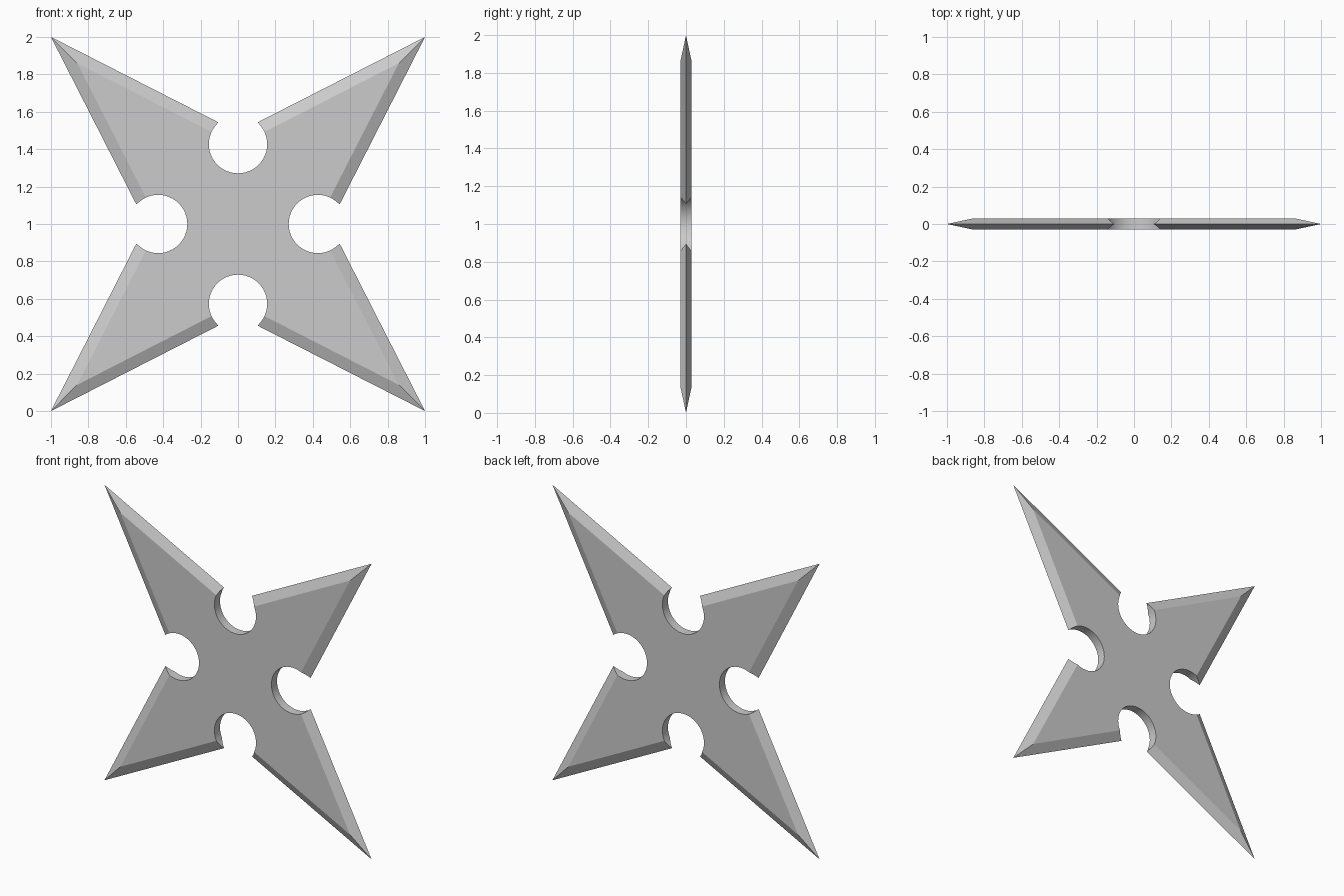
import bpy, bmesh, math
from mathutils import Matrix, Vector

if "Cube" in bpy.data.objects:
    bpy.data.objects.remove(bpy.data.objects["Cube"])

HALF_THICK = 0.03
CENTRE_Z = 1.0


def new_object(name, bm):
    bmesh.ops.recalc_face_normals(bm, faces=bm.faces[:])
    mesh = bpy.data.meshes.new(name)
    bm.to_mesh(mesh)
    bm.free()
    obj = bpy.data.objects.new(name, mesh)
    bpy.context.collection.objects.link(obj)
    return obj


def star_ring(bm, tip, inner, y):
    """Four-pointed star outline, tips on the diagonals."""
    ring = []
    for k in range(8):
        a = math.radians(45 * k)
        r = inner if k % 2 == 0 else tip * math.sqrt(2)
        ring.append(bm.verts.new((r * math.cos(a), y, CENTRE_Z + r * math.sin(a))))
    return ring


# Star blade: flat faces with edges ground to a sharp mid line
bm = bmesh.new()
rings = [star_ring(bm, 0.86, 0.42, -HALF_THICK),
         star_ring(bm, 1.0, 0.49, 0),
         star_ring(bm, 0.86, 0.42, HALF_THICK)]
bm.faces.new(rings[0])
bm.faces.new(rings[2])
for a, b in zip(rings, rings[1:]):
    for i in range(8):
        j = (i + 1) % 8
        bm.faces.new((a[i], a[j], b[j], b[i]))
star = new_object("star_blade", bm)

# Round notches between the points
bm = bmesh.new()
for k in range(4):
    a = math.radians(90 * k)
    pos = Vector((0.427 * math.cos(a), 0, CENTRE_Z + 0.427 * math.sin(a)))
    bmesh.ops.create_cone(bm, cap_ends=True, segments=48, radius1=0.156,
                          radius2=0.156, depth=0.3,
                          matrix=Matrix.Translation(pos) @ Matrix.Rotation(math.pi / 2, 4, 'X'))
cutter = new_object("notch_cutter", bm)
cutter.hide_render = True

mod = star.modifiers.new("notches", 'BOOLEAN')
mod.operation = 'DIFFERENCE'
mod.solver = 'EXACT'
mod.object = cutter
bpy.context.view_layer.objects.active = star
star.select_set(True)
bpy.ops.object.modifier_apply(modifier=mod.name)
bpy.data.objects.remove(cutter)

# Smooth notch walls, crisp ground edges
bpy.ops.object.shade_smooth_by_angle(angle=math.radians(15))
